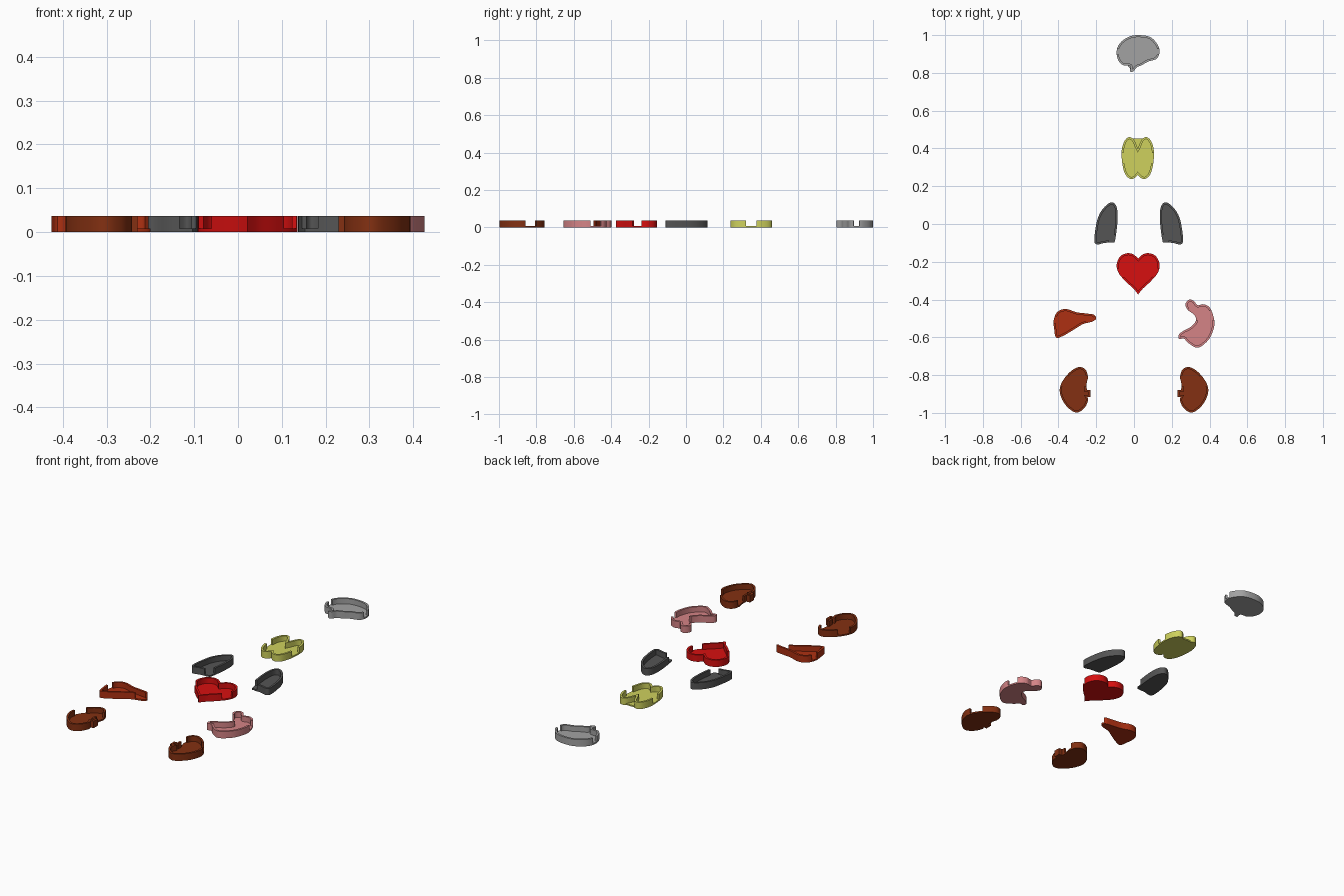
import bpy, bmesh, math
from mathutils import Vector

if "Cube" in bpy.data.objects:
    bpy.data.objects.remove(bpy.data.objects["Cube"])

HEIGHT, FLOOR, WALL = 0.037, 0.008, 0.011


def smooth_outline(pts, steps=5):
    """Closed Catmull-Rom loop, counter-clockwise; a third value marks a sharp corner."""
    n, out = len(pts), []
    P = [Vector(p[:2]) for p in pts]
    corner = [len(p) > 2 for p in pts]
    for i in range(n):
        j = (i + 1) % n
        b, c = P[i], P[j]
        a = b if corner[i] else P[i - 1]
        d = c if corner[j] else P[(j + 1) % n]
        if corner[i] and corner[j]:
            out.append(b)
            continue
        for k in range(steps):
            t = k / steps
            out.append(0.5 * (2 * b + (c - a) * t + (2 * a - 5 * b + 4 * c - d) * t * t
                              + (3 * b - a - 3 * c + d) * t ** 3))
    area = sum(p.x * q.y - q.x * p.y for p, q in zip(out, out[1:] + out[:1]))
    return out if area > 0 else out[::-1]


def split_at_notch(loop, box):
    """Insert points where the loop crosses the notch edges."""
    out = []
    for p, q in zip(loop, loop[1:] + loop[:1]):
        ts = {0.0}
        for axis, edges in ((0, box[:2]), (1, box[2:])):
            d = q[axis] - p[axis]
            for e in edges:
                if abs(d) > 1e-6 and 0.02 < (e - p[axis]) / d < 0.98:
                    ts.add((e - p[axis]) / d)
        out += [p.lerp(q, t) for t in sorted(ts)]
    return out


def inset(loop, w):
    res = []
    for i, p in enumerate(loop):
        d1 = (p - loop[i - 1]).normalized()
        d2 = (loop[(i + 1) % len(loop)] - p).normalized()
        n1, n2 = Vector((-d1.y, d1.x)), Vector((-d2.y, d2.x))
        m = (n1 + n2).normalized()
        res.append(p + m * w / max(m.dot(n1), 0.5))
    return res


def material(name, col):
    m = bpy.data.materials.new(name)
    m.diffuse_color = (*col, 1)
    m.use_nodes = True
    m.node_tree.nodes["Principled BSDF"].inputs["Base Color"].default_value = m.diffuse_color
    return m


def add_object(name, bm, mat):
    me = bpy.data.meshes.new(name)
    bm.to_mesh(me)
    bm.free()
    me.materials.append(mat)
    ob = bpy.data.objects.new(name, me)
    bpy.context.collection.objects.link(ob)
    bpy.ops.object.select_all(action="DESELECT")
    bpy.context.view_layer.objects.active = ob
    ob.select_set(True)
    bpy.ops.object.shade_smooth_by_angle(angle=math.radians(30))


def tray(name, pts, notch, mat):
    """Open tray: floor and thin wall, wall left out inside the notch box (x0, x1, y0, y1)."""
    outer = split_at_notch(smooth_outline(pts), notch)
    inner = inset(outer, WALL)
    n = len(outer)
    bm = bmesh.new()
    B, F, T, IT, IF = [[bm.verts.new((p.x, p.y, z)) for p in loop] for loop, z in
                       ((outer, 0), (outer, FLOOR), (outer, HEIGHT),
                        (inner, HEIGHT), (inner, FLOOR))]
    gap = []
    for i in range(n):
        m = (outer[i] + outer[(i + 1) % n]) / 2
        gap.append(notch[0] < m.x < notch[1] and notch[2] < m.y < notch[3])
    for i in range(n):
        j = (i + 1) % n
        chain = [B, F, IF] if gap[i] else [B, F, T, IT, IF]
        for a, b in zip(chain, chain[1:]):
            bm.faces.new((a[i], a[j], b[j], b[i]))
        if gap[i] != gap[i - 1]:
            end = (F[i], T[i], IT[i], IF[i])
            bm.faces.new(end if gap[i - 1] else end[::-1])
    bm.faces.new(B[::-1])
    bm.faces.new(IF)
    bmesh.ops.delete(bm, geom=[v for v in bm.verts if not v.link_faces], context="VERTS")
    add_object(name, bm, mat)


def plate(name, loop, mat):
    bm = bmesh.new()
    lo, hi = [[bm.verts.new((x, y, z)) for x, y in loop] for z in (0, FLOOR - .0005)]
    bm.faces.new(lo[::-1])
    bm.faces.new(hi)
    for i in range(len(loop)):
        bm.faces.new((lo[i - 1], lo[i], hi[i], hi[i - 1]))
    add_object(name, bm, mat)


def mirror(pts, c):
    return [(2 * c - p[0], *p[1:]) for p in pts]


def both_halves(half, c):
    """Half outline from centre corner to centre corner, completed by mirroring."""
    return half + mirror(half[1:-1], c)[::-1]


# Brain
brain = [(-.092, .915), (-.075, .957), (-.03, .99), (.02, 1.0), (.085, .99), (.125, .95),
         (.135, .91), (.12, .875), (.075, .86), (.04, .84), (.015, .83), (-.003, .808),
         (-.022, .808), (-.02, .836), (-.06, .842), (-.085, .87)]
tray("brain", brain, (-.2, .2, .896, .928), material("grey", (.36, .36, .36)))

# Two-lobed gland, with the floor filling the upper cleft
yellow = material("yellow", (.62, .64, .11))
gland = [(.02, .40, 1), (.04, .445), (.065, .46), (.09, .44), (.105, .39), (.102, .32),
         (.087, .265), (.062, .24), (.037, .243), (.02, .26, 1)]
tray("gland", both_halves(gland, .02), (-.2, .2, .32, .377), yellow)
plate("gland_cleft_floor", [(-.015, .452), (.02, .39), (.055, .452)], yellow)

# Lungs
dark = material("dark_grey", (.09, .09, .09))
lung = [(-.12, .115), (-.092, .09), (-.087, .02), (-.1, -.085), (-.112, -.097), (-.155, -.1),
        (-.198, -.108), (-.21, -.08), (-.195, .02), (-.165, .08)]
tray("left_lung", lung, (-.133, -.08, -.15, -.06), dark)
tray("right_lung", mirror(lung, .025), (.13, .183, -.15, -.06), dark)

# Heart
heart = [(.022, -.183, 1), (.049, -.16), (.082, -.155), (.117, -.172), (.136, -.215),
         (.125, -.26), (.087, -.305), (.047, -.342), (.022, -.373, 1)]
tray("heart", both_halves(heart, .022), (-.2, .2, -.286, -.238), material("red", (.68, .005, .005)))

# Liver
liver = [(-.425, -.51), (-.405, -.465), (-.36, -.45), (-.305, -.467), (-.25, -.474),
         (-.213, -.48), (-.2, -.5), (-.222, -.517), (-.27, -.53), (-.32, -.56),
         (-.375, -.592), (-.412, -.602), (-.422, -.56)]
tray("liver", liver, (-.5, -.1, -.525, -.487), material("rust", (.42, .03, .006)))

# Stomach
stomach = [(.293, -.4), (.318, -.408), (.336, -.43), (.368, -.425), (.403, -.445), (.425, -.51),
           (.42, -.56), (.393, -.615), (.338, -.655), (.288, -.63), (.265, -.607),
           (.24, -.609), (.236, -.588), (.258, -.568), (.3, -.545), (.328, -.512),
           (.318, -.48), (.285, -.455), (.272, -.425)]
tray("stomach", stomach, (.2, .5, -.51, -.455), material("pink", (.66, .23, .24)))

# Kidneys
brown = material("brown", (.23, .03, .006))
kidney = [(-.29, -.757), (-.335, -.78), (-.38, -.835), (-.393, -.89), (-.365, -.955),
          (-.31, -.998), (-.265, -.977), (-.243, -.935), (-.248, -.915, 1), (-.23, -.915, 1),
          (-.23, -.878, 1), (-.25, -.878, 1), (-.25, -.84), (-.244, -.81), (-.256, -.772)]
tray("left_kidney", kidney, (-.5, -.1, -.858, -.8), brown)
tray("right_kidney", mirror(kidney, 0), (.1, .5, -.858, -.8), brown)
